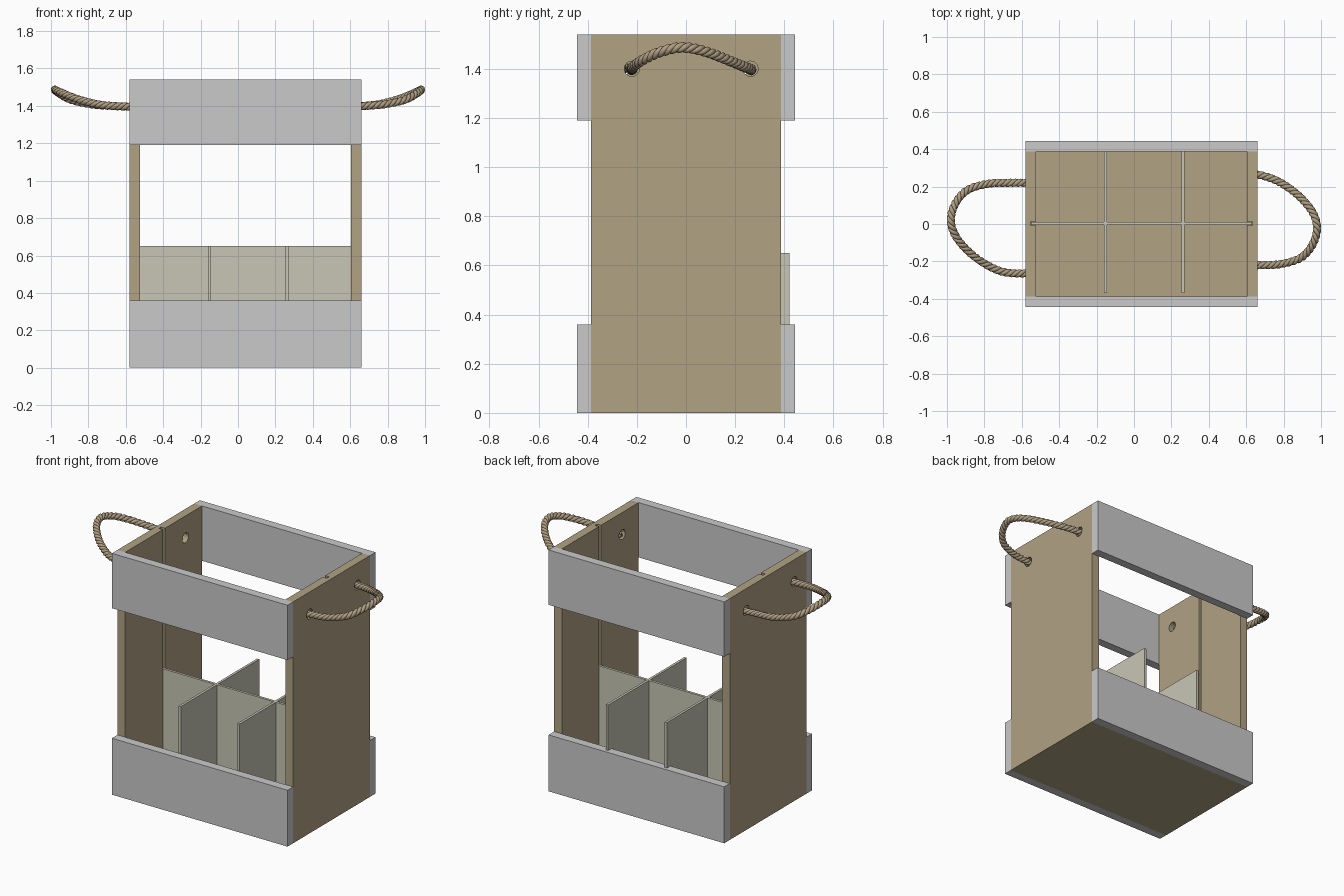
import bpy, bmesh, math
from mathutils import Vector, Matrix

if "Cube" in bpy.data.objects:
    bpy.data.objects.remove(bpy.data.objects["Cube"], do_unlink=True)


def material(name, rgb):
    m = bpy.data.materials.new(name)
    m.use_nodes = True
    m.diffuse_color = (*rgb, 1)
    bsdf = next(n for n in m.node_tree.nodes if n.type == "BSDF_PRINCIPLED")
    bsdf.inputs["Base Color"].default_value = (*rgb, 1)
    return m


WOOD = material("tan wood", (0.44, 0.36, 0.23))
GREY = material("light grey", (0.59, 0.59, 0.59))
CARD = material("pale divider", (0.58, 0.565, 0.46))
ROPE = material("rope brown", (0.43, 0.34, 0.22))


def add_object(name, bm, mat):
    mesh = bpy.data.meshes.new(name)
    bmesh.ops.recalc_face_normals(bm, faces=bm.faces)
    bm.to_mesh(mesh)
    bm.free()
    ob = bpy.data.objects.new(name, mesh)
    bpy.context.collection.objects.link(ob)
    if mat:
        mesh.materials.append(mat)
    return ob


def box(name, x, y, z, mat):
    bm = bmesh.new()
    size = [b - a for a, b in (x, y, z)]
    mid = [(a + b) / 2 for a, b in (x, y, z)]
    bmesh.ops.create_cube(bm, size=1, matrix=Matrix.Translation(mid) @ Matrix.Diagonal((*size, 1)))
    return add_object(name, bm, mat)


def cut(target, cutters):
    for c in cutters:
        c.hide_render = True
        mod = target.modifiers.new("cut", "BOOLEAN")
        mod.operation, mod.solver, mod.object = "DIFFERENCE", "EXACT", c
    dg = bpy.context.evaluated_depsgraph_get()
    mesh = bpy.data.meshes.new_from_object(target.evaluated_get(dg))
    target.modifiers.clear()
    target.data = mesh
    for c in cutters:
        bpy.data.objects.remove(c, do_unlink=True)


# Main dimensions
X0, X1 = -0.58, 0.66
WALL = 0.055
DEPTH, OUT = 0.387, 0.443
TOP = 1.54
HOLE_Z = 1.40


def hole_cutter(x, y):
    bm = bmesh.new()
    place = Matrix.Translation((x, y, HOLE_Z)) @ Matrix.Rotation(math.pi / 2, 4, "Y")
    bmesh.ops.create_cone(bm, cap_ends=True, segments=24, radius1=0.031, radius2=0.031,
                          depth=0.2, matrix=place)
    return add_object("hole_cutter", bm, None)


# Side panels with divider groove and rope holes
for name, outer, side in (("right_panel", X0, -1), ("left_panel", X1, 1)):
    inner = outer - side * WALL
    panel = box(name, sorted((outer, inner)), (-DEPTH, DEPTH), (0, TOP), WOOD)
    groove_end = inner + side * 0.028
    groove = box("groove_cutter", sorted((inner - side * 0.05, groove_end)),
                 (-0.008, 0.014), (0.1, TOP + 0.1), None)
    cut(panel, [groove] + [hole_cutter(outer, side * y) for y in (-0.22, 0.262)])

# Floor
box("floor", (X0 + WALL, X1 - WALL), (-DEPTH, DEPTH), (0, WALL), WOOD)

# Front and back rails
for side, word in ((-1, "front"), (1, "back")):
    for level, z in (("lower", (0, 0.36)), ("upper", (1.19, TOP))):
        box(f"{word}_{level}_rail", (X0, X1), sorted((side * DEPTH, side * OUT)), z, GREY)

# Crossed dividers
box("long_divider", (-0.552, 0.632), (-0.005, 0.011), (WALL, 0.65), CARD)
for i, x in enumerate((-0.153, 0.263)):
    box(f"cross_divider_{i + 1}", (x - 0.008, x + 0.008), (-0.37, 0.422), (WALL, 0.65), CARD)


def smooth_path(points, steps):
    # Catmull-Rom curve through the points
    p = [2 * points[0] - points[1]] + points + [2 * points[-1] - points[-2]]
    out = []
    for a, b, c, d in zip(p, p[1:], p[2:], p[3:]):
        for k in range(steps):
            t = k / steps
            out.append(0.5 * (2 * b + (c - a) * t + (2 * a - 5 * b + 4 * c - d) * t * t
                              + (3 * b - a - 3 * c + d) * t ** 3))
    return out + [points[-1]]


def tube(bm, path, radius, sides):
    rings = []
    for i, p in enumerate(path):
        t = (path[min(i + 1, len(path) - 1)] - path[max(i - 1, 0)]).normalized()
        u = t.cross(Vector((0, 0, 1))).normalized()
        v = u.cross(t)
        angles = [math.tau * k / sides for k in range(sides)]
        rings.append([bm.verts.new(p + radius * (u * math.cos(a) + v * math.sin(a))) for a in angles])
    for r, s in zip(rings, rings[1:]):
        for k in range(sides):
            n = (k + 1) % sides
            bm.faces.new((r[k], r[n], s[n], s[k]))
    bm.faces.new(rings[0])
    bm.faces.new(rings[-1])


def rope(name, start, side):
    pts = [(start, 0.265, 1.395), (0.68, 0.26, 1.40), (0.77, 0.228, 1.412), (0.87, 0.16, 1.44),
           (0.95, 0.07, 1.473), (0.979, -0.02, 1.487), (0.955, -0.11, 1.466),
           (0.89, -0.182, 1.432), (0.78, -0.215, 1.408), (0.68, -0.22, 1.40), (start, -0.22, 1.395)]
    core = smooth_path([Vector((side * x, side * y, z)) for x, y, z in pts], 18)
    bm = bmesh.new()
    for strand in range(3):
        angle, line = math.tau * strand / 3, []
        for i, p in enumerate(core):
            prev, nxt = core[max(i - 1, 0)], core[min(i + 1, len(core) - 1)]
            t = (nxt - prev).normalized()
            u = t.cross(Vector((0, 0, 1))).normalized()
            v = u.cross(t)
            line.append(p + 0.0105 * (u * math.cos(angle) + v * math.sin(angle)))
            angle += math.tau * (nxt - p).length / 0.085
        tube(bm, line, 0.0115, 8)
    ob = add_object(name, bm, ROPE)
    for f in ob.data.polygons:
        f.use_smooth = len(f.vertices) == 4


# Rope handles
rope("left_rope_handle", 0.615, 1)
rope("right_rope_handle", 0.555, -1)
